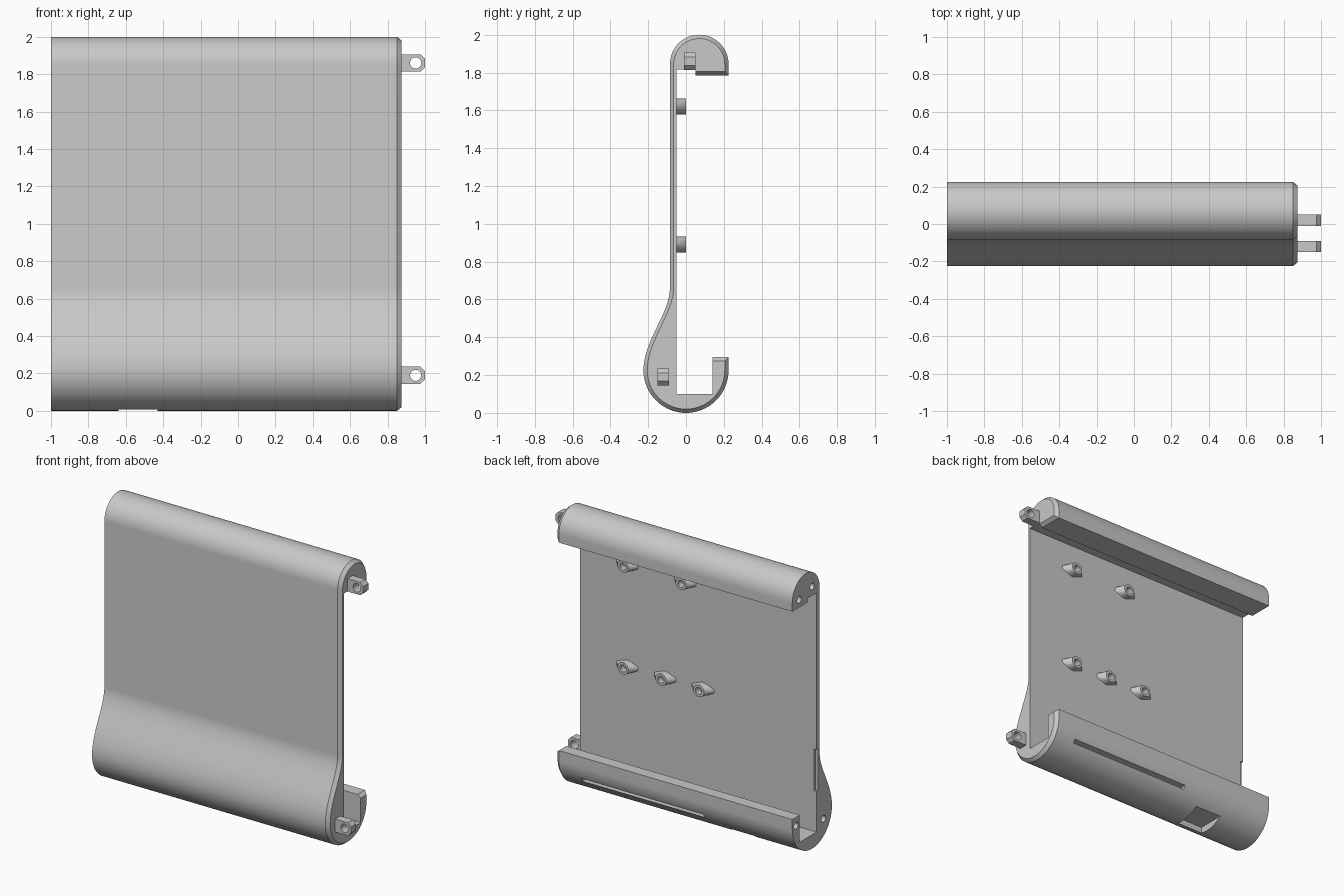
import bpy, bmesh
from math import sin, cos, pi, radians
from mathutils import Vector

old = bpy.data.objects.get("Cube")
if old:
    bpy.data.objects.remove(old, do_unlink=True)

GREY = (0.58, 0.58, 0.58, 1)
mat = bpy.data.materials.new("light grey plastic")
mat.use_nodes = True
mat.diffuse_color = GREY
mat.node_tree.nodes["Principled BSDF"].inputs["Base Color"].default_value = GREY


def finish(name, bm):
    """Turn a bmesh into a named, coloured object."""
    bmesh.ops.recalc_face_normals(bm, faces=bm.faces)
    mesh = bpy.data.meshes.new(name)
    bm.to_mesh(mesh)
    bm.free()
    mesh.materials.append(mat)
    obj = bpy.data.objects.new(name, mesh)
    bpy.context.collection.objects.link(obj)
    return obj


def loft(name, rings):
    """Skin a list of equal-length point rings and cap both ends."""
    bm = bmesh.new()
    loops = [[bm.verts.new(p) for p in ring] for ring in rings]
    n = len(loops[0])
    for a, b in zip(loops, loops[1:]):
        for i in range(n):
            j = (i + 1) % n
            bm.faces.new((a[i], a[j], b[j], b[i]))
    bm.faces.new(loops[0])
    bm.faces.new(loops[-1])
    return finish(name, bm)


def box(name, lo, hi):
    ring = [(lo[0], lo[1]), (hi[0], lo[1]), (hi[0], hi[1]), (lo[0], hi[1])]
    return loft(name, [[(x, y, z) for x, y in ring] for z in (lo[2], hi[2])])


def circle(cx, cy, r, start=0, end=2 * pi, n=24, closed=False):
    steps = n if closed else n + 1
    return [(cx + r * cos(start + (end - start) * i / n),
             cy + r * sin(start + (end - start) * i / n)) for i in range(steps)]


def rod_x(name, y, z, r, a, b):
    ring = circle(y, z, r, closed=True)
    return loft(name, [[(x, p, q) for p, q in ring] for x in (a, b)])


def rod_y(name, x, z, r, a, b):
    ring = circle(x, z, r, closed=True)
    return loft(name, [[(p, y, q) for p, q in ring] for y in (a, b)])


def activate(obj):
    bpy.ops.object.select_all(action='DESELECT')
    obj.select_set(True)
    bpy.context.view_layer.objects.active = obj


def cut(obj, cutters):
    activate(obj)
    for c in cutters:
        mod = obj.modifiers.new("cut", 'BOOLEAN')
        mod.operation, mod.solver, mod.object = 'DIFFERENCE', 'EXACT', c
        bpy.ops.object.modifier_apply(modifier=mod.name)
        bpy.data.objects.remove(c, do_unlink=True)


def smooth(obj):
    activate(obj)
    bpy.ops.object.shade_smooth_by_angle(angle=radians(28))


# Side outline: hooked trough below, thin wall, rounded head above
def outline(d):
    pts = [(0.14, 0.1), (0.14, 0.295 - d), (0.225 - d, 0.295 - d)]
    pts += circle(0, 0.225, 0.225 - d, 0, -pi, 40)
    bez = [Vector(p) for p in ((d - 0.225, 0.225), (d - 0.225, 0.38),
                               (d - 0.085, 0.53), (d - 0.085, 0.66))]
    for i in range(1, 17):
        t = i / 16
        u = 1 - t
        p = bez[0] * u**3 + bez[1] * 3*u*u*t + bez[2] * 3*u*t*t + bez[3] * t**3
        pts.append((p.x, p.y))
    pts += circle(0.07, 1.845, 0.155 - d, pi, 0, 32)
    pts += [(0.225 - d, 1.785 + d), (0.05, 1.785 + d), (0.05, 1.815),
            (-0.05, 1.815), (-0.05, 0.1)]
    return pts


# Shell, chamfered at the tab end
shell = loft("shell", [[(x, y, z) for y, z in outline(d)]
                       for x, d in ((-1, 0), (0.85, 0), (0.875, 0.02))])

# Screw holes in the plain end, long slit, underside notch and edge relief
cutters = [rod_x("hole_cutter", y, z, 0.024, -1.1, -0.88)
           for y, z in ((0.0, 1.88), (0.145, 1.84), (0.182, 0.235), (-0.13, 0.165))]
cutters += [box("slit_cutter", (-0.28, 0.12, 0.105), (0.69, 0.3, 0.13)),
            box("notch_cutter", (-0.64, -0.055, -0.1), (-0.43, 0.3, 0.05)),
            box("relief_cutter", (-1.1, -0.065, 0.39), (-0.98, 0.02, 0.69))]
cut(shell, cutters)
smooth(shell)

# Mounting tabs with cross holes
for name, y0, y1, zc in (("upper_tab", -0.01, 0.05, 1.86), ("lower_tab", -0.15, -0.09, 0.19)):
    h, c = 0.046, 0.024
    ring = [(0.85, zc - h), (1 - c, zc - h), (1, zc - h + c),
            (1, zc + h - c), (1 - c, zc + h), (0.85, zc + h)]
    tab = loft(name, [[(x, y, z) for x, z in ring] for y in (y0, y1)])
    cut(tab, [rod_y("tab_cutter", 0.95, zc, 0.03, y0 - 0.1, y1 + 0.1)])
    smooth(tab)

# Screw bosses on the inner wall: round top flaring to pointed wings
for i, (x, z) in enumerate(((0.5, 1.62), (0.04, 1.62), (0.5, 0.89), (0.2, 0.89), (-0.1, 0.89))):
    bm = bmesh.new()
    for px, pz in circle(x, z, 0.043, n=20, closed=True):
        for y in (-0.055, 0.0):
            bm.verts.new((px, y, pz))
    for side in (-1, 1):
        for dz in (-0.012, 0.012):
            bm.verts.new((x + side * 0.09, -0.055, z + dz))
    bmesh.ops.convex_hull(bm, input=bm.verts)
    bmesh.ops.dissolve_limit(bm, angle_limit=0.01, verts=bm.verts, edges=bm.edges)
    boss = finish(f"screw_boss_{i + 1}", bm)
    cut(boss, [rod_y("boss_cutter", x, z, 0.025, -0.045, 0.1)])
    smooth(boss)
